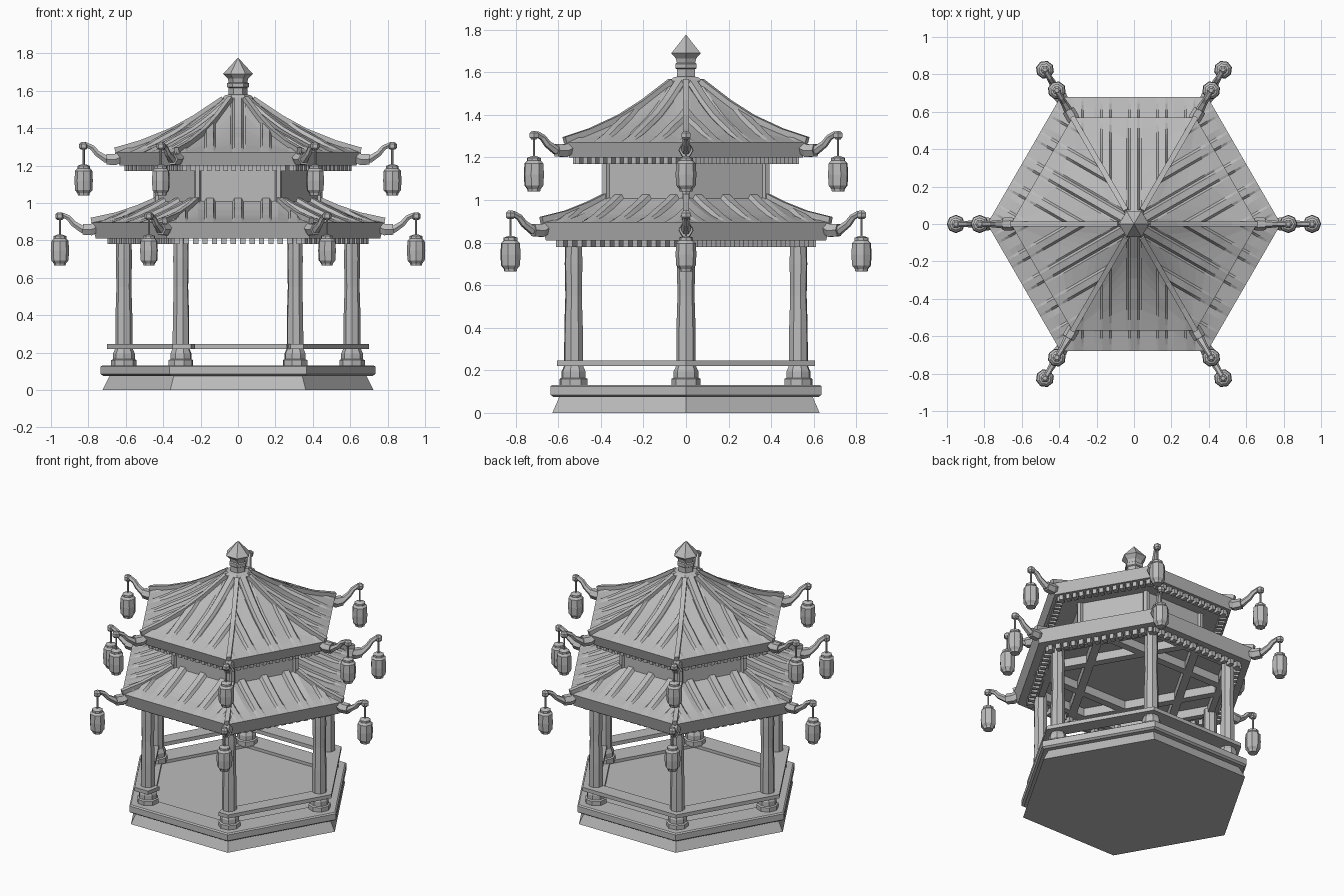
import bpy, bmesh, math
from mathutils import Vector

if "Cube" in bpy.data.objects:
    bpy.data.objects.remove(bpy.data.objects["Cube"], do_unlink=True)

T = math.tan(math.radians(30))
C = math.cos(math.radians(30))

stone = bpy.data.materials.new("grey stone")
stone.use_nodes = True
stone.diffuse_color = (0.5, 0.5, 0.5, 1)
stone.node_tree.nodes["Principled BSDF"].inputs["Base Color"].default_value = (0.5, 0.5, 0.5, 1)


def make_mesh(name, verts, faces):
    bm = bmesh.new()
    vs = [bm.verts.new(v) for v in verts]
    for f in faces:
        bm.faces.new([vs[i] for i in f])
    bmesh.ops.remove_doubles(bm, verts=bm.verts, dist=1e-5)
    bmesh.ops.recalc_face_normals(bm, faces=bm.faces)
    me = bpy.data.meshes.new(name)
    bm.to_mesh(me)
    bm.free()
    me.materials.append(stone)
    return me


def place(name, me, angle=0.0, radius=0.0):
    ob = bpy.data.objects.new(name, me)
    ob.location = (radius * math.cos(angle), radius * math.sin(angle), 0)
    ob.rotation_euler[2] = angle
    bpy.context.collection.objects.link(ob)
    return ob


def six(name, me, radius=0.0):
    return [place(f"{name}_{k + 1}", me, math.radians(60 * k), radius) for k in range(6)]


def lathe(name, profile, n=6, ring=False):
    """Turn (radius, z) points into an n-sided solid, or a closed ring."""
    m = len(profile)
    verts = [(r * math.cos(math.tau * i / n), r * math.sin(math.tau * i / n), z)
             for r, z in profile for i in range(n)]
    faces = []
    for j in range(m if ring else m - 1):
        a, b = j * n, (j + 1) % m * n
        faces += [(a + i, a + (i + 1) % n, b + (i + 1) % n, b + i) for i in range(n)]
    if not ring:
        faces += [tuple(range(n)), tuple(range((m - 1) * n, m * n))]
    return make_mesh(name, verts, faces)


def prism(name, outlines, z0, z1):
    """Extrude one or more flat outlines between two heights."""
    verts, faces = [], []
    for pts in outlines:
        s, n = len(verts), len(pts)
        verts += [(x, y, z) for z in (z0, z1) for x, y in pts]
        faces += [tuple(range(s, s + n)), tuple(range(s + n, s + 2 * n))]
        faces += [(s + i, s + (i + 1) % n, s + n + (i + 1) % n, s + n + i) for i in range(n)]
    return make_mesh(name, verts, faces)


def sweep(name, path, n=6):
    """Bar along (radius, z, half width) points in the plane y = 0."""
    verts, faces = [], []
    for i, (r, z, w) in enumerate(path):
        a, b = path[max(i - 1, 0)], path[min(i + 1, len(path) - 1)]
        t = Vector((b[0] - a[0], 0, b[1] - a[1])).normalized()
        up = Vector((-t.z, 0, t.x))
        for k in range(n):
            q = math.tau * (k + 0.5) / n
            verts.append(Vector((r, 0, z)) + up * w * math.cos(q) + Vector((0, w * math.sin(q), 0)))
    for j in range(len(path) - 1):
        faces += [(j * n + i, j * n + (i + 1) % n, (j + 1) * n + (i + 1) % n, (j + 1) * n + i)
                  for i in range(n)]
    faces += [tuple(range(n)), tuple(range(len(verts) - n, len(verts)))]
    return make_mesh(name, verts, faces)


def rect(x0, x1, y0, y1):
    return [(x0, y0), (x1, y0), (x1, y1), (x0, y1)]


def height(profile, d):
    for (d0, z0), (d1, z1) in zip(profile, profile[1:]):
        if d >= d1:
            return z0 + (z1 - z0) * (d0 - d) / (d0 - d1)
    return profile[-1][1]


def tiled_side(name, profile, pitch=0.15, steps=9):
    """One roof face with raised ribs running down the slope."""
    d_out, d_in = profile[0][0], profile[-1][0]
    cols = {d_out * T: 0, -d_out * T: 0, d_in * T: 0.008, -d_in * T: 0.008}
    for k in range(-3, 4):
        for off, h in ((-0.03, 0), (-0.018, 0.02), (0.018, 0.02), (0.03, 0)):
            if abs(k * pitch + off) < d_out * T - 0.01:
                cols[k * pitch + off] = h
    xs = sorted(cols)
    verts, faces = [], []
    for x in xs:
        d_min = max(abs(x) / T, d_in)
        for j in range(steps + 1):
            d = d_out + (d_min - d_out) * j / steps
            fade = min((d_out - d) / 0.15, 1)
            verts.append((x, -d, height(profile, d) + cols[x] * fade))
    s = steps + 1
    for i in range(len(xs) - 1):
        faces += [(i * s + j, (i + 1) * s + j, (i + 1) * s + j + 1, i * s + j + 1)
                  for j in range(steps)]
    return make_mesh(name, verts, faces)


# Stepped base with a slightly sunken floor
place("base_plinth", lathe("base_plinth", [(0.725, 0), (0.685, 0.08)]))
place("base_slab", lathe("base_slab", [(0.72, 0.075), (0.735, 0.085), (0.735, 0.125), (0.725, 0.132),
                                       (0.57, 0.132), (0.57, 0.075)], ring=True))
place("floor", lathe("floor", [(0.6, 0.07), (0.6, 0.112)]))

# Posts and their stepped footings
six("post", lathe("post", [(0.046, 0.19), (0.045, 0.4), (0.04, 0.55), (0.043, 0.7), (0.04, 0.84)], 8), 0.61)
six("post_footing", lathe("post_footing", [(0.068, 0.125), (0.068, 0.16), (0.058, 0.165), (0.058, 0.195),
                                           (0.047, 0.22)], 8), 0.61)

# Bench rail, open at the middle of the front
d0, d1 = 0.59 * C, 0.70 * C
rail = prism("bench_rail", [[(-d1 * T, -d1), (d1 * T, -d1), (d0 * T, -d0), (-d0 * T, -d0)]], 0.22, 0.245)
stubs = prism("front_rail_stubs", [[(-d1 * T, -d1), (-0.25, -d1), (-0.23, -d0), (-d0 * T, -d0)],
                                   [(0.28, -d1), (d1 * T, -d1), (d0 * T, -d0), (0.26, -d0)]], 0.22, 0.245)
for k in range(6):
    place("front_rail_stubs" if k == 0 else f"bench_rail_{k}", rail if k else stubs, math.radians(60 * k))

# Ceiling and crossing beams that join every second post
place("ceiling", lathe("ceiling", [(0.7, 0.865), (0.7, 0.88)]))
six("cross_beam", prism("cross_beam", [rect(-0.53, 0.53, -0.33, -0.28)], 0.81, 0.866))
six("edge_beam", prism("edge_beam", [rect(-0.305, 0.305, -0.55, -0.51)], 0.81, 0.866))

# Upper storey wall with corner posts
place("upper_wall", lathe("upper_wall", [(0.435, 0.9), (0.435, 1.22)]))
six("wall_corner_post", lathe("wall_corner_post", [(0.02, 0.97), (0.02, 1.21)], 6), 0.432)


def roof(label, profile, z_low, tooth_d, soffit_r):
    d_out, z_top = profile[0]
    r_out = d_out / C
    # Tiled slopes
    for ob in six(label + "_roof_tiles", tiled_side(label + "_roof_tiles", profile)):
        mod = ob.modifiers.new("thickness", "SOLIDIFY")
        mod.thickness, mod.offset = 0.012, -1
    # Sloping fascia and soffit
    place(label + "_fascia", lathe(label + "_fascia", [
        (r_out, z_top), (r_out - 0.025, z_low), (soffit_r, z_low + 0.01),
        (soffit_r, z_low + 0.03), (r_out - 0.05, z_top - 0.01)], ring=True))
    # Row of small blocks under the eave
    n = 14
    step = 2 * tooth_d * T / n
    teeth = [rect((i + 0.22 - n / 2) * step, (i + 0.78 - n / 2) * step, -tooth_d, -tooth_d + 0.04)
             for i in range(n)]
    six(label + "_eave_blocks", prism(label + "_eave_blocks", teeth, z_low - 0.03, z_low + 0.012))
    # Hip ridges
    path = [(d / C, z + 0.012, 0.02) for d, z in profile]
    six(label + "_hip_ridge", sweep(label + "_hip_ridge", path, 4))
    # Upturned horn with a collar, ending in a knob
    r, z = r_out, z_top
    horn = [(r - 0.08, z + 0.01, 0.022), (r - 0.02, z - 0.03, 0.026), (r + 0.05, z - 0.035, 0.023),
            (r + 0.095, z - 0.005, 0.018), (r + 0.12, z + 0.025, 0.016), (r + 0.15, z + 0.04, 0.015),
            (r + 0.18, z + 0.035, 0.015)]
    six(label + "_horn", sweep(label + "_horn", horn))
    six(label + "_horn_collar", sweep(label + "_horn_collar", [
        (r - 0.03, z - 0.025, 0.03), (r + 0.0, z - 0.038, 0.035), (r + 0.045, z - 0.036, 0.033)]))
    rl = r + 0.167
    six(label + "_horn_knob", lathe(label + "_horn_knob", [
        (0.014, z + 0.015), (0.024, z + 0.025), (0.024, z + 0.045), (0.012, z + 0.055)]), rl)
    # Hanging lantern
    zl = z - 0.23
    six(label + "_lantern_cord", lathe(label + "_lantern_cord", [(0.006, zl + 0.15), (0.006, z + 0.03)]), rl)
    six(label + "_lantern", lathe(label + "_lantern", [
        (0.03, zl), (0.033, zl + 0.012), (0.046, zl + 0.028), (0.049, zl + 0.08), (0.046, zl + 0.132),
        (0.034, zl + 0.145), (0.034, zl + 0.158), (0.012, zl + 0.166)], 8), rl)


roof("lower", [(0.68, 0.895), (0.56, 0.925), (0.46, 0.965), (0.37, 1.01)], 0.81, 0.61, 0.6)
roof("upper", [(0.57, 1.27), (0.45, 1.31), (0.31, 1.375), (0.2, 1.445), (0.07, 1.545)], 1.2, 0.53, 0.42)

# Finial on the peak
place("finial", lathe("finial", [
    (0.085, 1.52), (0.085, 1.56), (0.07, 1.575), (0.05, 1.58), (0.05, 1.615), (0.058, 1.62),
    (0.058, 1.64), (0.05, 1.645), (0.055, 1.665), (0.08, 1.69), (0.002, 1.775)]))
